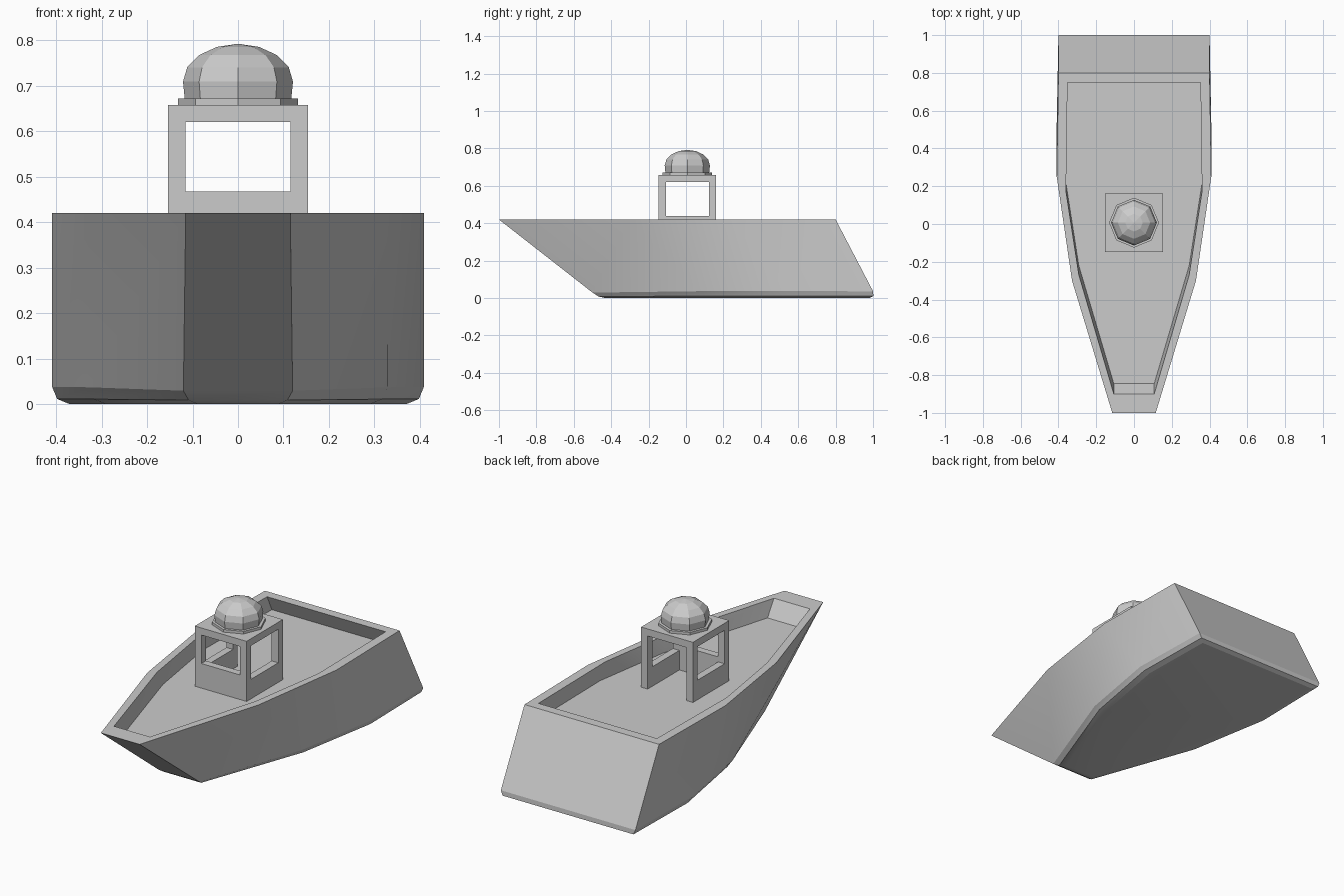
import bpy, bmesh, math

if "Cube" in bpy.data.objects:
    bpy.data.objects.remove(bpy.data.objects["Cube"])


def finish(name, bm):
    bmesh.ops.recalc_face_normals(bm, faces=bm.faces)
    me = bpy.data.meshes.new(name)
    bm.to_mesh(me)
    bm.free()
    ob = bpy.data.objects.new(name, me)
    bpy.context.collection.objects.link(ob)
    return ob


def loft(name, loops, bevel_first=0.0):
    """Closed solid skinned through a list of point loops."""
    bm = bmesh.new()
    rings = [[bm.verts.new(p) for p in lp] for lp in loops]
    n = len(rings[0])
    for a, b in zip(rings, rings[1:]):
        for i in range(n):
            j = (i + 1) % n
            bm.faces.new((a[i], a[j], b[j], b[i]))
    base = bm.faces.new(rings[0])
    bm.faces.new(rings[-1])
    if bevel_first:
        bmesh.ops.bevel(bm, geom=list(base.edges), offset=bevel_first,
                        segments=2, profile=0.5, affect='EDGES')
    return finish(name, bm)


def box(name, x0, x1, y0, y1, z0, z1):
    return loft(name, [[(x0, y0, z), (x1, y0, z), (x1, y1, z), (x0, y1, z)]
                       for z in (z0, z1)])


# Hull: half outlines mirrored; bow and stern rake by remapping y with height
def outline(half, z, y_bow, y_stern):
    a, b = half[0][1], half[-1][1]
    pts = [(x, y_bow + (y - a) / (b - a) * (y_stern - y_bow), z) for x, y in half]
    return pts + [(-x, y, z) for x, y, z in reversed(pts)]


OUTER = [(0.115, -1.0), (0.328, -0.30), (0.409, 0.25), (0.40, 0.80)]
INNER = [(0.107, -0.90), (0.292, -0.27), (0.36, 0.17), (0.352, 0.75)]
DECK, RIM = 0.335, 0.42
hull = loft("hull", [outline(OUTER, 0, -0.47, 1.018),
                     outline(OUTER, RIM, -1.0, 0.80),
                     outline(INNER, RIM, -0.90, 0.75),
                     outline(INNER, DECK, -0.845, 0.79)], bevel_first=0.038)
bpy.context.view_layer.objects.active = hull
hull.select_set(True)
bpy.ops.object.shade_smooth_by_angle(angle=math.radians(20))

# Cabin: block hollowed out with an open back, front window and side windows
CY, R, W, TOP = 0.007, 0.154, 0.115, 0.62
cabin = box("cabin", -R, R, CY - R, CY + R, DECK - 0.003, 0.658)
cutters = [
    box("cabin_hollow", -W, W, CY - W, CY + 0.3, 0.2, TOP),
    box("front_window_cutter", -W, W, CY - 0.3, CY, 0.467, TOP),
    box("side_window_cutter", -0.3, 0.3, CY - W, CY + W, 0.44, TOP),
]
bpy.context.view_layer.objects.active = cabin
for c in cutters:
    c.hide_render = True
    m = cabin.modifiers.new(c.name, 'BOOLEAN')
    m.operation = 'DIFFERENCE'
    m.solver = 'EXACT'
    m.object = c
    bpy.ops.object.modifier_apply(modifier=m.name)
for c in cutters:
    bpy.data.objects.remove(c)


# Roof dome and its base ring: eight-sided turned profiles
def turned(name, profile):
    return loft(name, [[(r * math.cos(k * math.pi / 4),
                         CY + r * math.sin(k * math.pi / 4), z)
                        for k in range(8)] for r, z in profile])


turned("dome_base", [(0.132, 0.656), (0.132, 0.672)])
dome = [(0.117, 0.670)]
for d in (0, 22.5, 45, 67.5, 88):
    a = math.radians(d)
    dome.append((0.121 * math.cos(a), 0.709 + 0.083 * math.sin(a)))
turned("dome", dome)
